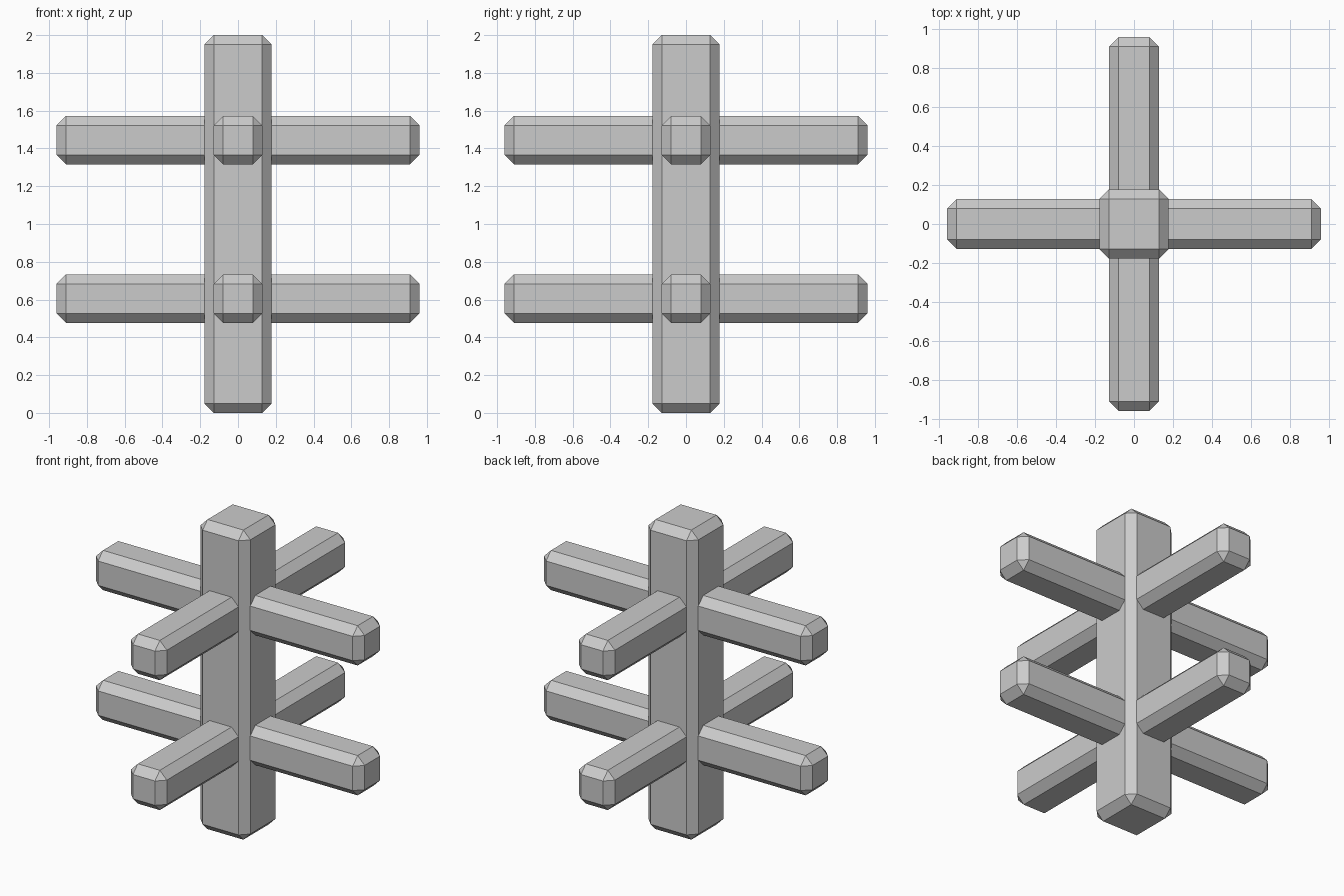
import bpy

if "Cube" in bpy.data.objects:
    bpy.data.objects.remove(bpy.data.objects["Cube"])

BEVEL = 0.05


def beam(name, size, z):
    """Chamfered box centred on the vertical axis at height z."""
    bpy.ops.mesh.primitive_cube_add(size=1, location=(0, 0, z))
    obj = bpy.context.object
    obj.name = name
    obj.scale = size
    bpy.ops.object.transform_apply(location=False, rotation=False, scale=True)
    mod = obj.modifiers.new("chamfer", "BEVEL")
    mod.width = BEVEL
    mod.segments = 1
    mod.limit_method = 'ANGLE'
    return obj


# Upright post
beam("post", (0.356, 0.356, 2.0), 1.0)

# Two levels of crossed bars passing through the post
LENGTH, THICK = 1.92, 0.257
for level, z in (("lower", 0.605), ("upper", 1.444)):
    beam(level + "_side_bar", (LENGTH, THICK, THICK), z)
    beam(level + "_front_back_bar", (THICK, LENGTH, THICK), z)
